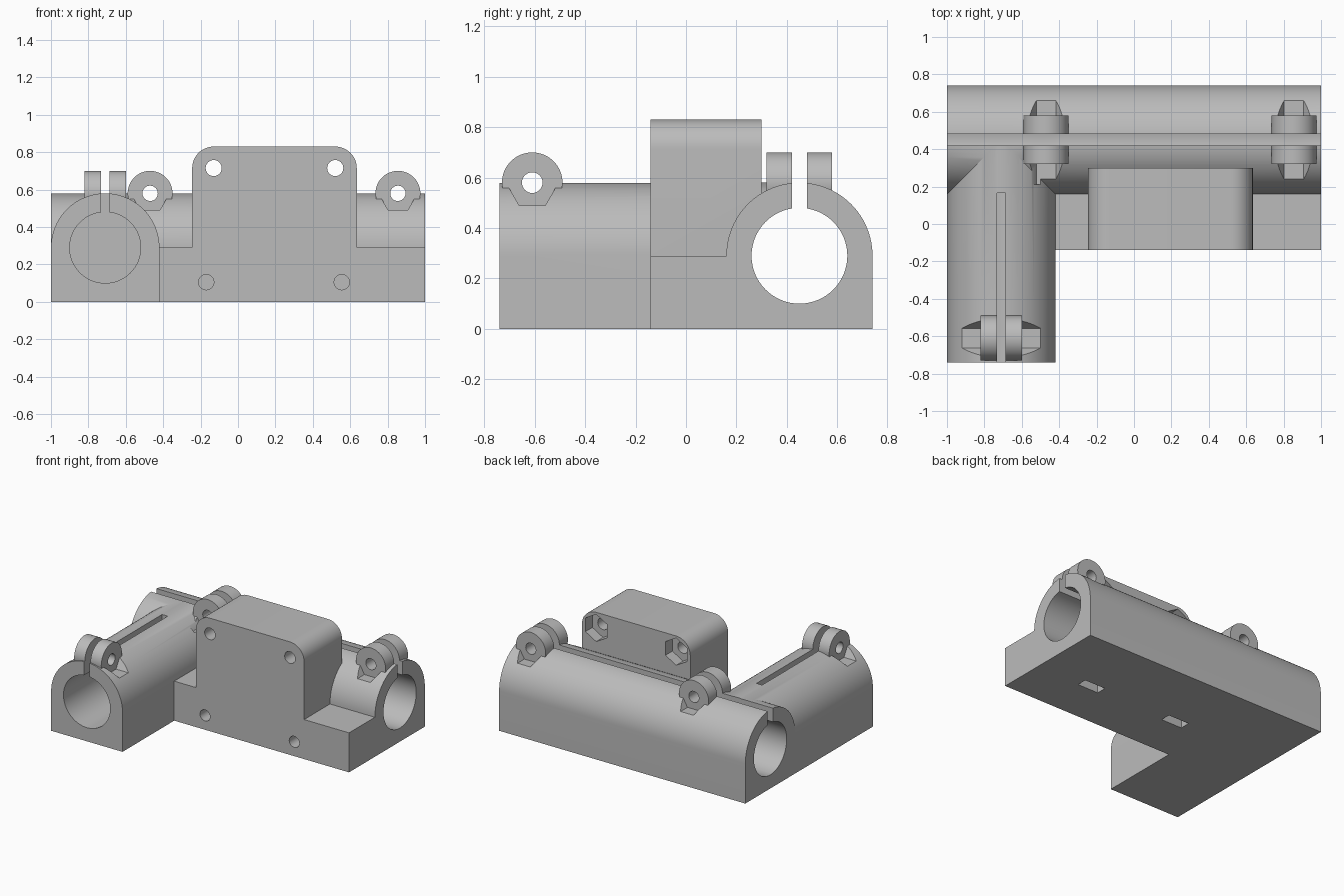
import bpy, bmesh, math

if "Cube" in bpy.data.objects:
    bpy.data.objects.remove(bpy.data.objects["Cube"])

grey = bpy.data.materials.new("plain_grey")
grey.use_nodes = True
GREY = (0.5, 0.5, 0.5, 1)
grey.diffuse_color = GREY
grey.node_tree.nodes["Principled BSDF"].inputs["Base Color"].default_value = GREY


def arc(cx, cz, r, start, end, n):
    angles = [math.radians(start + (end - start) * i / n) for i in range(n + 1)]
    return [(cx + r * math.cos(a), cz + r * math.sin(a)) for a in angles]


def ring(cx, cz, r, n=64, start=0):
    return arc(cx, cz, r, start, start + 360, n)[:-1]


def rect(u0, u1, z0, z1):
    return [(u0, z0), (u1, z0), (u1, z1), (u0, z1)]


def arch(c):
    """Tube housing section: half round on a square foot."""
    return [(c - R, 0), (c + R, 0)] + arc(c, AXIS_Z, R, 0, 180, 48)


def prism(name, outline, axis, a, b):
    """Extrude an outline of (side, height) points along x or y."""
    bm = bmesh.new()
    place = (lambda p, t: (t, p[0], p[1])) if axis == "x" else (lambda p, t: (p[0], t, p[1]))
    verts = [bm.verts.new(place(p, a)) for p in outline]
    face = bm.faces.new(verts)
    out = bmesh.ops.extrude_face_region(bm, geom=[face])
    delta = (b - a, 0, 0) if axis == "x" else (0, b - a, 0)
    moved = [v for v in out["geom"] if isinstance(v, bmesh.types.BMVert)]
    bmesh.ops.translate(bm, verts=moved, vec=delta)
    bmesh.ops.recalc_face_normals(bm, faces=bm.faces)
    mesh = bpy.data.meshes.new(name)
    bm.to_mesh(mesh)
    bm.free()
    mesh.materials.append(grey)
    obj = bpy.data.objects.new(name, mesh)
    bpy.context.collection.objects.link(obj)
    return obj


def combine(other, operation):
    """Join to or cut from the body, then drop the helper."""
    other.hide_render = True
    mod = body.modifiers.new(other.name, "BOOLEAN")
    mod.operation = operation
    mod.solver = "EXACT"
    mod.object = other
    bpy.context.view_layer.objects.active = body
    bpy.ops.object.modifier_apply(modifier=mod.name)
    bpy.data.objects.remove(other)


def add(*args):
    combine(prism(*args), "UNION")


def cut(*args):
    combine(prism(*args), "DIFFERENCE")


R, BORE, AXIS_Z = 0.29, 0.19, 0.29
LONG_Y, SIDE_X = 0.45, -0.71     # tube centre lines
CROWN = AXIS_Z + R
LUG_R = 0.12

# Two clamp tube housings at right angles
body = prism("clamp_bracket", arch(LONG_Y), "x", -1, 1)
add("side_tube", arch(SIDE_X), "y", -0.74, 0.43)

# Mounting block with rounded upper corners on a low step
left, right, top, corner = -0.245, 0.635, 0.83, 0.115
profile = [(-0.5, 0), (1, 0), (1, AXIS_Z), (right, AXIS_Z)]
profile += arc(right - corner, top - corner, corner, 0, 90, 12)
profile += arc(left + corner, top - corner, corner, 90, 180, 12)
profile += [(left, AXIS_Z), (-0.5, AXIS_Z)]
add("mounting_block", profile, "y", -0.14, 0.30)

# Clamp lugs: lug axis, position along the tube, tube centre, half width
lugs = [("y", -0.47, LONG_Y, 0.13), ("y", 0.855, LONG_Y, 0.13), ("x", -0.61, SIDE_X, 0.11)]
for axis, pos, mid, half in lugs:
    add("clamp_lug", ring(pos, CROWN, LUG_R), axis, mid - half, mid + half)

# Tube bores and clamp slots
cut("long_bore", ring(LONG_Y, AXIS_Z, BORE), "x", -1.1, 1.1)
cut("side_bore", ring(SIDE_X, AXIS_Z, BORE), "y", -0.9, 0.165)
cut("long_slot", rect(LONG_Y - 0.03, LONG_Y + 0.03, AXIS_Z, 0.9), "x", -1.1, 1.1)
cut("side_slot", rect(SIDE_X - 0.023, SIDE_X + 0.023, AXIS_Z, 0.9), "y", -0.9, 0.165)

# Bolt hole through each lug and hexagonal clearance on both sides
for axis, pos, mid, half in lugs:
    cut("lug_hole", ring(pos, CROWN, 0.041, 32), axis, mid - 0.2, mid + 0.2)
    for s in (-1, 1):
        cut("lug_recess", ring(pos, CROWN, 0.104, 6), axis, mid + s * half, mid + s * (half + 0.11))

# Upper mounting holes with hexagonal pockets at the back
for x in (left + corner, right - corner):
    z = top - corner
    cut("upper_hole", ring(x, z, 0.043, 32), "y", -0.3, 0.4)
    cut("hex_pocket", ring(x, z, 0.1, 6, 30), "y", 0.22, 0.4)

# Lower mounting holes with nut slots open underneath
for x in (-0.17, 0.555):
    cut("lower_hole", ring(x, 0.105, 0.041, 32), "y", -0.3, 0.3)
    cut("nut_slot", rect(x - 0.085, x + 0.085, -0.1, 0.19), "y", 0.185, 0.26)

bpy.ops.object.select_all(action="DESELECT")
body.select_set(True)
bpy.context.view_layer.objects.active = body
bpy.ops.object.shade_smooth_by_angle(angle=math.radians(25))
